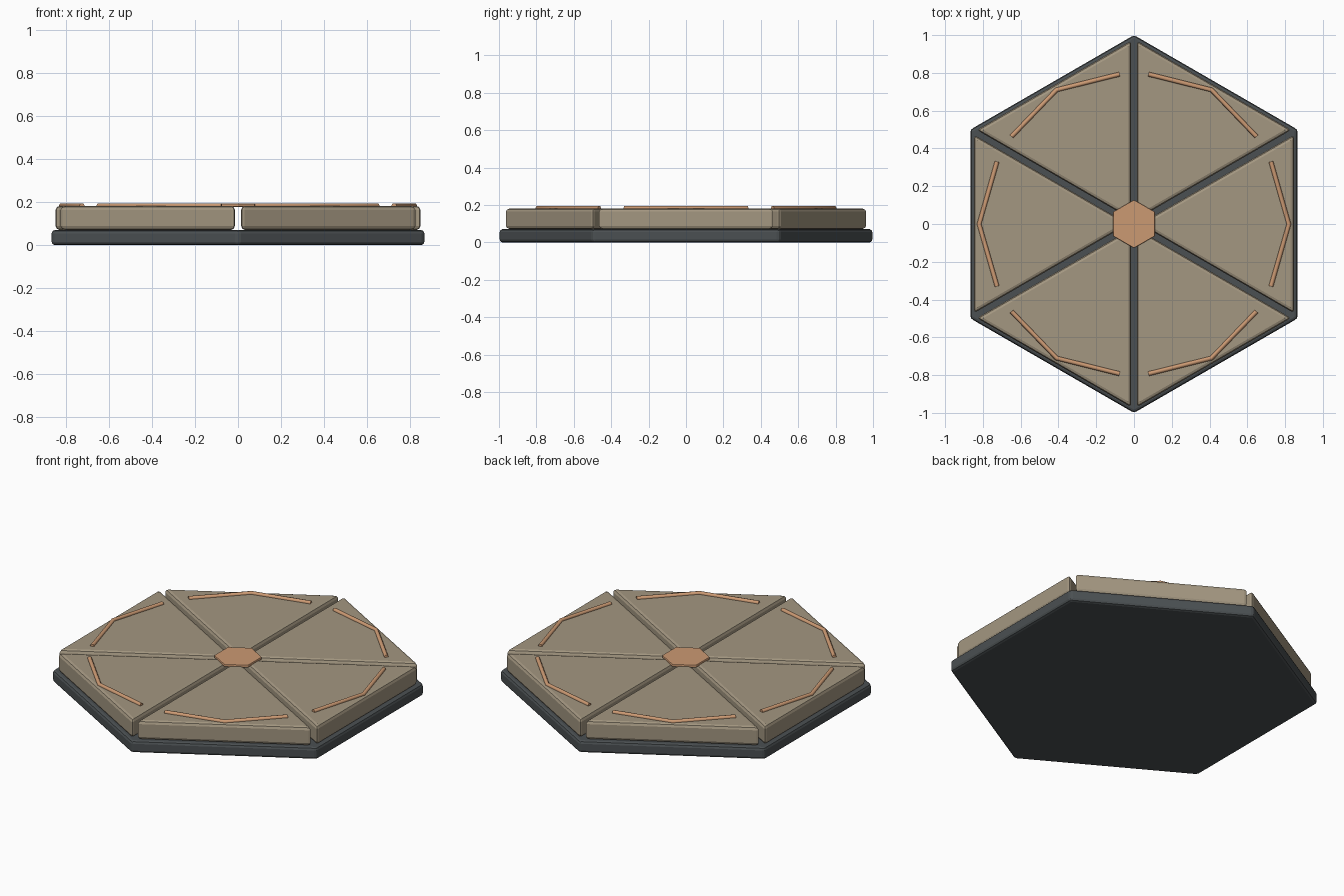
import bpy, bmesh, math
from math import radians, cos, sin, tan

if "Cube" in bpy.data.objects:
    bpy.data.objects.remove(bpy.data.objects["Cube"])


def material(name, rgb):
    m = bpy.data.materials.new(name)
    m.diffuse_color = (*rgb, 1)
    m.use_nodes = True
    m.node_tree.nodes["Principled BSDF"].inputs["Base Color"].default_value = m.diffuse_color
    return m


STONE = material("tan stone", (0.37, 0.31, 0.22))
DARK = material("dark slate", (0.07, 0.08, 0.085))
COPPER = material("copper", (0.60, 0.32, 0.17))


def finish(ob, mat):
    ob.data.materials.append(mat)
    bpy.context.collection.objects.link(ob)
    return ob


def prism(name, outline, z0, z1, bevel, mat, segments=2):
    """Extrude a flat outline upwards and round its edges."""
    bm = bmesh.new()
    face = bm.faces.new([bm.verts.new((x, y, z0)) for x, y in outline])
    top = bmesh.ops.extrude_face_region(bm, geom=[face])["geom"]
    verts = [v for v in top if isinstance(v, bmesh.types.BMVert)]
    bmesh.ops.translate(bm, verts=verts, vec=(0, 0, z1 - z0))
    bmesh.ops.recalc_face_normals(bm, faces=bm.faces[:])
    me = bpy.data.meshes.new(name)
    bm.to_mesh(me)
    bm.free()
    ob = finish(bpy.data.objects.new(name, me), mat)
    mod = ob.modifiers.new("rounded edges", "BEVEL")
    mod.width = bevel
    mod.segments = segments
    return ob


def hexagon(r):
    return [(r * cos(radians(30 + 60 * i)), r * sin(radians(30 + 60 * i))) for i in range(6)]


# Hexagonal base slab and centre cap
prism("base_slab", hexagon(1.0), 0, 0.07, 0.015, DARK)
prism("centre_cap", hexagon(0.128), 0.177, 0.193, 0.004, COPPER)

# Six wedge panels separated by narrow parallel gaps, each with a bent inlay rod
gap, edge = 0.015, 0.847
apex = gap / sin(radians(30))
half = (edge - apex) * tan(radians(30))
wedge = [(apex, 0), (edge, -half), (edge, half)]
for i in range(6):
    turn = radians(60 * i)
    panel = prism(f"wedge_panel_{i + 1}", wedge, 0.07, 0.182, 0.018, STONE)
    panel.rotation_euler.z = turn

    cu = bpy.data.curves.new(f"inlay_rod_{i + 1}", "CURVE")
    cu.dimensions = "3D"
    cu.bevel_depth = 0.012
    cu.bevel_resolution = 1
    cu.use_fill_caps = True
    path = cu.splines.new("POLY")
    path.points.add(2)
    for p, (x, y) in zip(path.points, [(0.725, -0.33), (0.82, 0), (0.725, 0.33)]):
        p.co = (x, y, 0.184, 1)
    rod = finish(bpy.data.objects.new(f"inlay_rod_{i + 1}", cu), COPPER)
    rod.rotation_euler.z = turn
